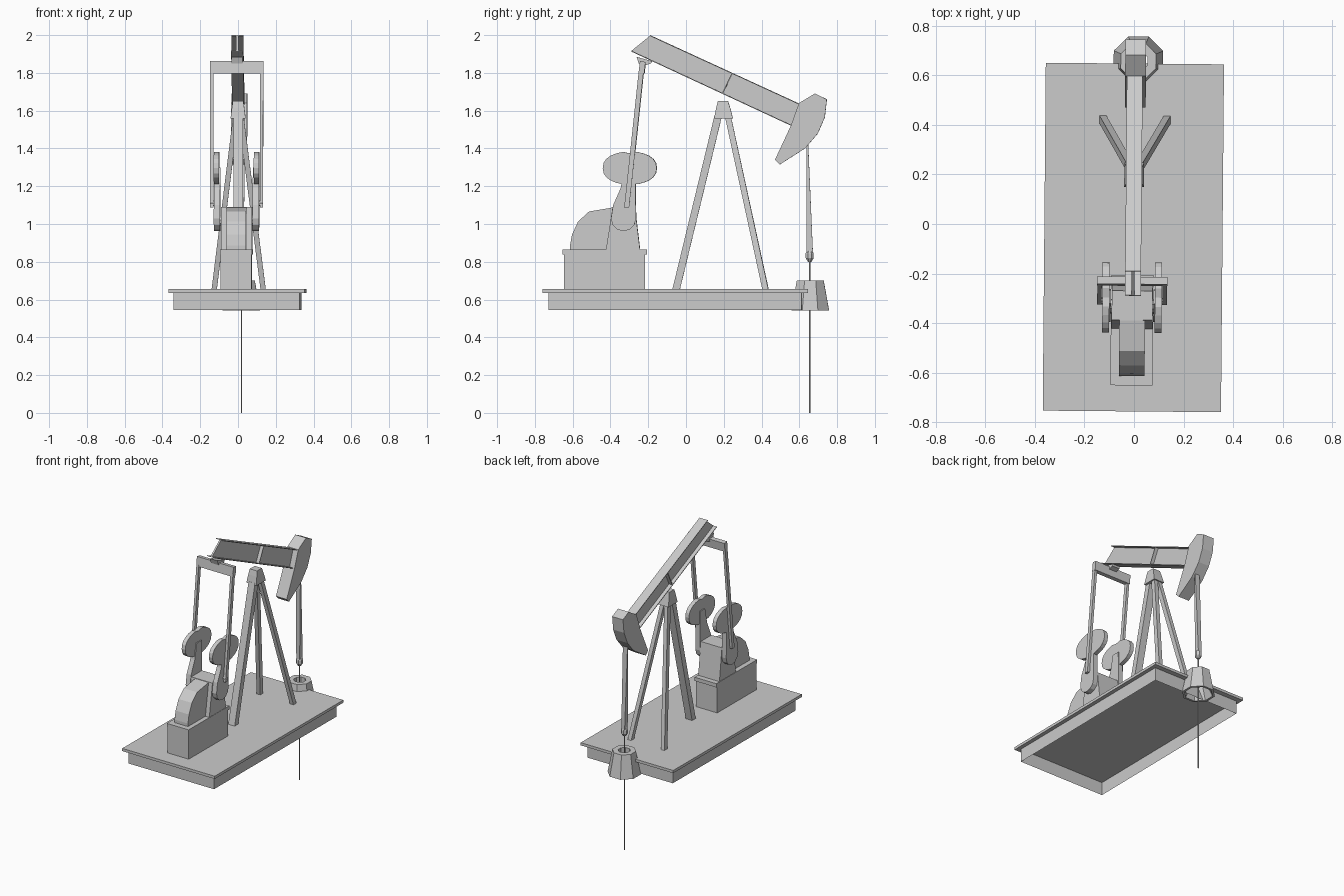
import bpy, bmesh, math
from mathutils import Vector, Matrix

if "Cube" in bpy.data.objects:
    bpy.data.objects.remove(bpy.data.objects["Cube"])

grey = bpy.data.materials.new("plain grey")
grey.diffuse_color = (0.6, 0.6, 0.6, 1)
grey.use_nodes = True
grey.node_tree.nodes["Principled BSDF"].inputs["Base Color"].default_value = grey.diffuse_color
TURN = Matrix.Rotation(math.radians(-0.5), 4, 'Z')   # whole machine sits slightly turned


def finish(name, bm, closed=True):
    if closed:
        bmesh.ops.recalc_face_normals(bm, faces=bm.faces)
    bm.transform(TURN)
    me = bpy.data.meshes.new(name)
    bm.to_mesh(me)
    bm.free()
    me.materials.append(grey)
    ob = bpy.data.objects.new(name, me)
    bpy.context.collection.objects.link(ob)
    return ob


def loft(name, rings, caps=True):
    """Skin a list of equal-length point rings."""
    bm = bmesh.new()
    vs = [[bm.verts.new(p) for p in r] for r in rings]
    n = len(vs[0])
    for a, b in zip(vs, vs[1:]):
        for i in range(n):
            j = (i + 1) % n
            bm.faces.new((a[i], a[j], b[j], b[i]))
    if caps:
        bm.faces.new(vs[0])
        bm.faces.new(vs[-1])
    return finish(name, bm)


def plate(name, yz, x0, x1):
    """Side profile in y, z pushed across x."""
    return loft(name, [[(x, y, z) for y, z in yz] for x in (x0, x1)])


def box(name, x0, x1, y0, y1, z0, z1):
    return plate(name, [(y0, z0), (y1, z0), (y1, z1), (y0, z1)], x0, x1)


def rect(c, hx, hy):
    return [(c[0] + sx * hx, c[1] + sy * hy, c[2])
            for sx, sy in ((-1, -1), (1, -1), (1, 1), (-1, 1))]


def bar(name, a, b, hx, hy):
    """Leaning bar with level ends."""
    return loft(name, [rect(a, hx, hy), rect(b, hx, hy)])


def circle(c, r, z, n=8):
    return [(c[0] + r * math.cos(math.tau * (i + .5) / n),
             c[1] + r * math.sin(math.tau * (i + .5) / n), z) for i in range(n)]


def shaft(name, x0, x1, y, z, r, n=10):
    yz = [(y + r * math.cos(math.tau * i / n), z + r * math.sin(math.tau * i / n)) for i in range(n)]
    return plate(name, yz, x0, x1)


# base deck with an open skirt underneath
box("deck", -0.362, 0.358, -0.757, 0.648, 0.636, 0.655)
loft("deck_skirt", [rect((-0.002, -0.056, z), 0.333, 0.67) for z in (0.545, 0.637)], caps=False)

# gearbox plinth, lid and housing
box("gearbox_plinth", -0.088, 0.076, -0.645, -0.217, 0.655, 0.84)
box("plinth_lid", -0.09, 0.08, -0.652, -0.206, 0.838, 0.864)
plate("gearbox_cover", [(-0.614, 0.864), (-0.614, 0.885), (-0.603, 0.944), (-0.571, 1.013),
                        (-0.513, 1.066), (-0.39, 1.087), (-0.30, 1.085), (-0.30, 0.864)], -0.056, 0.048)
plate("gearbox_housing", [(-0.423, 0.864), (-0.243, 0.864), (-0.27, 1.09), (-0.388, 1.09)], -0.087, 0.078)
shaft("crank_shaft", -0.118, 0.108, -0.333, 1.02, 0.03)

# cranks, counterweights and pitman rods on both sides
arm = [(-0.33 + 0.066 * math.cos(a), 1.028 + 0.066 * math.sin(a))
       for a in [math.radians(180 + 30 * i) for i in range(7)]]
arm += [(-0.268, 1.30), (-0.322, 1.30), (-0.345, 1.19), (-0.385, 1.10)]
weight = []
for i in range(24):
    t = math.tau * i / 24
    pinch = 0.01 * max(0, 1 - abs(math.cos(t)) * 4)
    weight.append((-0.297 + 0.143 * math.cos(t),
                   1.296 + (0.088 - pinch) * math.copysign(abs(math.sin(t)) ** 0.85, math.sin(t))))
MID = -0.005
for s, side in ((-1, "left"), (1, "right")):
    def xs(a, b):
        return sorted((MID + s * a, MID + s * b))
    plate(side + "_crank_arm", arm, *xs(0.086, 0.12))
    plate(side + "_counterweight", weight, *xs(0.092, 0.12))
    shaft(side + "_wrist_pin", *xs(0.10, 0.14), -0.312, 1.11, 0.014, 8)
    bar(side + "_pitman_rod", (MID + s * 0.132, -0.313, 1.087), (MID + s * 0.132, -0.235, 1.82), 0.009, 0.013)

# equalizer bar and its hanger below the beam tail
plate("equalizer_bar", [(-0.25, 1.797), (-0.22, 1.797), (-0.213, 1.858), (-0.243, 1.862)], -0.147, 0.138)
plate("equalizer_bearing", [(-0.262, 1.885), (-0.25, 1.85), (-0.215, 1.84), (-0.185, 1.85), (-0.18, 1.862)],
      -0.032, 0.026)

# walking beam: two flanges, a web and a stiffener
tail_lo, tail_hi = Vector((-0.29, 1.913)), Vector((-0.19, 2.0))
nose_hi, nose_lo = Vector((0.605, 1.635)), Vector((0.561, 1.518))
down = Vector((-0.0022, -0.0045))
plate("beam_top_flange", [tail_hi, nose_hi, nose_hi + down, tail_hi + down], -0.034, 0.03)
plate("beam_bottom_flange", [tail_lo, nose_lo, nose_lo - down, tail_lo - down], -0.034, 0.03)
plate("beam_web", [tail_lo - down, nose_lo - down, nose_hi + down, tail_hi + down], -0.008, 0.004)
plate("beam_stiffener", [(0.19, 1.692), (0.195, 1.689), (0.247, 1.796), (0.242, 1.798)], -0.032, 0.028)

# curved head on the beam nose
plate("beam_head", [(0.598, 1.64), (0.683, 1.691), (0.746, 1.66), (0.735, 1.564), (0.698, 1.479),
                    (0.63, 1.40), (0.497, 1.315), (0.471, 1.341), (0.492, 1.384), (0.556, 1.522)],
      -0.041, 0.043)

# three-legged post with a tapered cap
loft("post_cap", [rect((-0.001, 0.199, 1.558), 0.04, 0.05), rect((-0.001, 0.197, 1.615), 0.033, 0.037),
                  rect((-0.001, 0.196, 1.65), 0.028, 0.027)])
bar("front_leg", (0, -0.053, 0.65), (0, 0.17, 1.57), 0.025, 0.02)
for s, side in ((-1, "left"), (1, "right")):
    bar(side + "_rear_leg", (s * 0.13, 0.422, 0.65), (s * 0.014, 0.222, 1.57), 0.014, 0.016)

# hanging bridle, clamp and polished rod
WX, WY = 0.012, 0.655
loft("bridle", [rect((WX, 0.643, 1.43), 0.018, 0.004), rect((WX, WY, 0.85), 0.013, 0.017)])
loft("rod_clamp", [circle((WX, WY), r, z) for r, z in ((0.01, 0.80), (0.023, 0.82), (0.023, 0.845), (0.012, 0.862))])
loft("polished_rod", [circle((WX, WY), 0.0035, z, 6) for z in (0, 0.85)])

# hollow wellhead collar
c = (WX, WY + 0.003)
loft("well_collar", [circle(c, r, z) for r, z in
                     ((0.092, 0.541), (0.108, 0.541), (0.077, 0.70), (0.04, 0.70), (0.04, 0.66), (0.092, 0.541))],
     caps=False)
